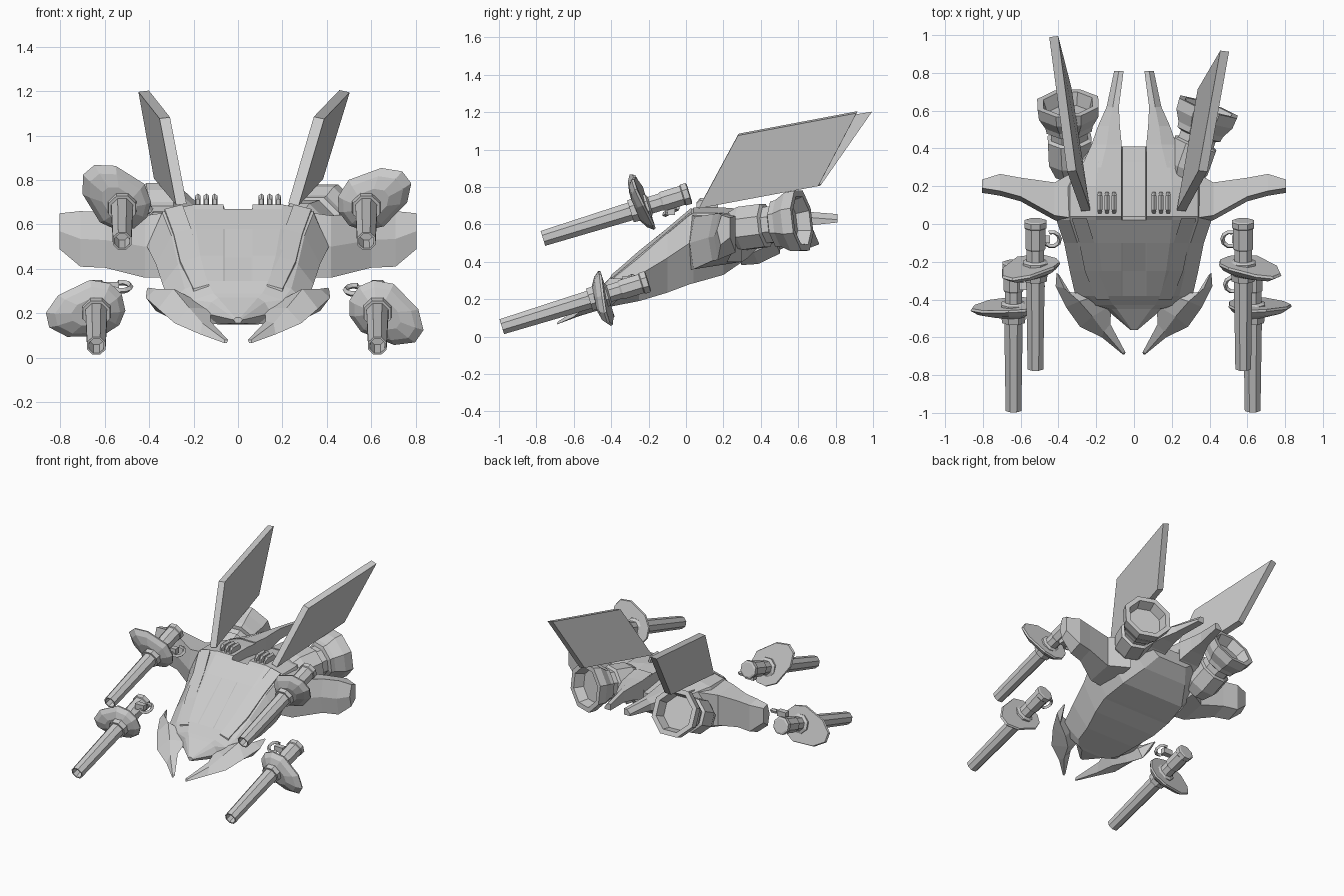
import bpy, bmesh, math
from mathutils import Vector


def make(name, bm):
    bmesh.ops.remove_doubles(bm, verts=bm.verts, dist=0.0005)
    bmesh.ops.recalc_face_normals(bm, faces=bm.faces)
    me = bpy.data.meshes.new(name)
    bm.to_mesh(me)
    bm.free()
    ob = bpy.data.objects.new(name, me)
    bpy.context.collection.objects.link(ob)
    return ob


def loft(name, rings):
    """Skin a list of equal rings and cap both ends."""
    bm = bmesh.new()
    vs = [[bm.verts.new(p) for p in r] for r in rings]
    n = len(vs[0])
    for a, b in zip(vs, vs[1:]):
        for i in range(n):
            j = (i + 1) % n
            bm.faces.new((a[i], a[j], b[j], b[i]))
    bm.faces.new(vs[0])
    bm.faces.new(vs[-1])
    return make(name, bm)


def lathe(name, base, axis, profile, n=8):
    """Turn (distance, radius) pairs round an axis."""
    a = Vector(axis).normalized()
    u = a.cross(Vector((0, 0, 1))).normalized()
    v = u.cross(a)
    rings = []
    for t, r in profile:
        rings.append([Vector(base) + a * t + (u * math.cos(k) + v * math.sin(k)) * r
                      for k in [(i + 0.5) * 2 * math.pi / n for i in range(n)]])
    return loft(name, rings)


def flip(rings, s):
    return [[(x * s, y, z) for x, y, z in r] for r in rings]


# hull: y, centre z, deck edge x/z, shoulder x/z, widest x/z, belly x/z
hull = [
    (-.56, .18, .01, .18, .015, .175, .02, .17, .01, .155),
    (-.45, .27, .09, .27, .12, .25, .15, .20, .09, .15),
    (-.43, .29, .11, .29, .20, .26, .27, .21, .14, .155),
    (-.38, .345, .14, .345, .24, .31, .31, .25, .18, .165),
    (-.25, .45, .17, .46, .27, .42, .34, .33, .21, .19),
    (-.10, .58, .19, .58, .30, .55, .37, .42, .26, .235),
    (.02, .67, .20, .67, .34, .65, .41, .50, .28, .28),
    (.04, .63, .20, .69, .34, .66, .41, .50, .28, .285),
    (.20, .62, .20, .69, .34, .66, .40, .50, .26, .33),
    (.33, .60, .19, .68, .28, .64, .31, .54, .18, .42),
    (.41, .59, .15, .66, .20, .63, .23, .58, .12, .50)]
rings = []
for y, zc, xm, zm, xt, zt, w, wz, xb, zb in hull:
    k = min(.06, xm * .6)
    half = [(k, zc), (k + .006, zm), (xm, zm), (xt, zt), (w, wz), (xb, zb)]
    rings.append([(x, y, z) for x, z in half] + [(-x, y, z) for x, z in half[::-1]])
loft("hull", rings)

for s, side in ((1, "right"), (-1, "left")):
    # raised strip beside the canopy
    strip = [(-.40, .13, .20, .325), (-.25, .18, .26, .45), (-.10, .21, .29, .575), (.03, .25, .33, .685)]
    loft(side + "_canopy_strip", flip([[(a, y, z + .005), (b, y, z - .015), (b, y, z - .08), (a, y, z - .08)]
                                       for y, a, b, z in strip], s))

    # curved mandible: outer point, top ridge, inner point, underside
    loft(side + "_mandible", flip([
        [(.41, -.26, .31), (.405, -.262, .315), (.395, -.27, .31), (.40, -.27, .305)],
        [(.415, -.33, .27), (.37, -.34, .31), (.34, -.36, .28), (.37, -.35, .21)],
        [(.36, -.44, .22), (.29, -.41, .31), (.20, -.38, .26), (.28, -.40, .165)],
        [(.285, -.545, .155), (.22, -.49, .225), (.12, -.43, .22), (.20, -.47, .14)],
        [(.17, -.60, .105), (.16, -.57, .155), (.125, -.53, .165), (.15, -.57, .11)],
        [(.06, -.69, .065), (.06, -.685, .08), (.045, -.68, .08), (.05, -.69, .065)]], s))

    # shoulder stub: x, front y, back y, bottom z, top z
    stub = [(.28, .0, .30, .36, .66), (.42, .02, .22, .36, .64), (.60, .12, .245, .405, .655), (.71, .15, .265, .41, .66),
            (.805, .165, .235, .49, .65)]
    loft(side + "_shoulder", flip([[(x, f + .02, b0), (x, f, (b0 + t) / 2), (x, f + .025, t), (x, b, t - .015),
                                    (x, b, b0 + .04)] for x, f, b, b0, t in stub], s))

    # tail prong: y, inner x, outer x, bottom z, top z
    prong = [(.30, .067, .28, .48, .69), (.42, .065, .225, .54, .68), (.52, .075, .19, .57, .675),
             (.62, .08, .145, .59, .67), (.81, .055, .105, .61, .655)]
    loft(side + "_tail_prong", flip([[(a, y, t), ((a + b) / 2, y, t), (b, y, t - .03), (b, y, z), (a, y, z)]
                                     for y, a, b, z, t in prong], s))

    # three deck vents
    for i in range(3):
        x = s * (.105 + .038 * i)
        loft(f"{side}_vent_{i + 1}", [[(x + px * k, y, .68 + pz * k) for px, pz in
                                       ((-.013, 0), (-.013, .048), (0, .06), (.013, .048), (.013, 0))]
                                      for y, k in ((.055, .6), (.075, 1), (.15, 1), (.17, .6))])


# slanted fins: lower front, upper front, upper back, lower back
def fin(name, corners):
    p = [Vector(c) for c in corners]
    n = (p[1] - p[0]).cross(p[3] - p[0]).normalized() * .024
    loft(name, [[c - n for c in p], [c + n for c in p]])


fin("right_fin", [(.25, .07, .69), (.365, .28, 1.08), (.48, .915, 1.20), (.36, .71, .81)])
fin("left_fin", [(-.255, .07, .69), (-.33, .28, 1.08), (-.425, .992, 1.20), (-.355, .72, .81)])

# swivelled engines with flared open nozzles
nozzle = [(-.42, .09), (-.34, .125), (-.21, .125), (-.20, .105), (-.16, .105), (-.15, .13), (-.12, .135),
          (-.06, .17), (0, .175), (0, .14), (-.07, .12)]
lathe("right_engine", (.395, .62, .62), (.33, .93, .12), nozzle)
lathe("left_engine", (-.35, .64, .64), (-.04, .87, .42), nozzle)

# floating guns
barrel = [(.12, .034), (0, .036), (0, .045), (.49, .053), (.49, .066), (.54, .07), (.59, .07), (.60, .05),
          (.66, .05), (.67, .057), (.78, .057), (.785, .063), (.815, .063), (.82, .05)]
half_shield = [(.225, .035), (.155, .10), (0, .135), (-.085, .10), (-.125, .04)]
shield = half_shield + [(a, -b) for a, b in half_shield[::-1]]


def gun(name, muzzle, roll, hook):
    m = Vector(muzzle)
    axis = Vector((0, .955, .295)).normalized()
    u, v = Vector((1, 0, 0)), Vector((0, -axis.z, axis.y))
    lathe(name + "_barrel", m, axis, barrel)
    # domed teardrop shield whose long end sweeps forward
    d = u * math.cos(roll) + v * math.sin(roll)
    w = axis.cross(d)
    loft(name + "_shield", [[m + axis * (t - .2 * max(a * k - .05, 0)) + d * (a * k) + w * (b * k) for a, b in shield]
                            for t, k in ((.525, .5), (.55, .82), (.58, 1), (.592, .97))])
    # coupling claw: a tilted open ring on a small block
    h = Vector(hook)
    out = 1 if m.x > 0 else -1
    up = Vector((0, -.45, .9))
    arc = []
    for i in range(8):
        k = math.radians(-20 + i * 36)
        r = Vector((-out * math.sin(k), .9 * math.cos(k), .45 * math.cos(k)))
        arc.append([h + r * (.042 + .012 * math.cos(q)) + up * (.014 * math.sin(q))
                    for q in [j * math.pi / 2 for j in range(4)]])
    loft(name + "_claw", arc)
    c = h + Vector((out * .03, 0, 0))
    loft(name + "_claw_mount", [[c + Vector((x * out, y, z)) for y, z in ((-.02, -.02), (.02, -.02), (.02, .02), (-.02, .02))]
                                for x in (-.02, .05)])


gun("upper_right_gun", (.578, -.765, .525), math.radians(36), (.51, -.08, .67))
gun("upper_left_gun", (-.522, -.765, .525), math.radians(132), (-.435, -.08, .67))
gun("lower_right_gun", (.628, -.985, .053), math.radians(-33), (.525, -.32, .305))
gun("lower_left_gun", (-.638, -.985, .053), math.radians(192), (-.525, -.33, .32))
